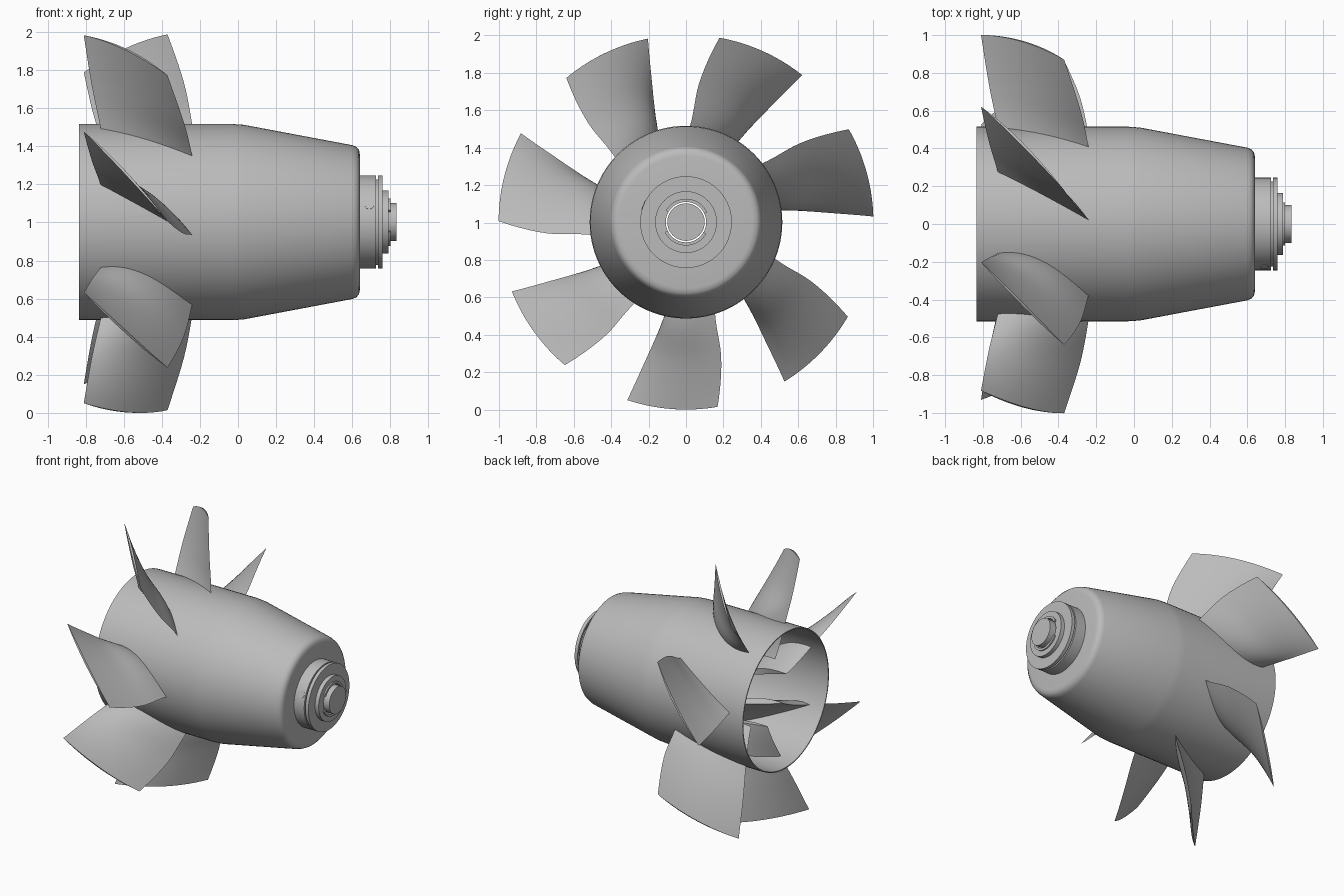
import bpy, bmesh, math
from mathutils import Vector

AXIS_Z = 1.002

cube = bpy.data.objects.get("Cube")
if cube:
    bpy.data.objects.remove(cube, do_unlink=True)

grey = bpy.data.materials.new("plain_grey")
grey.use_nodes = True
COLOUR = (0.5, 0.5, 0.5, 1)
grey.diffuse_color = COLOUR
grey.node_tree.nodes["Principled BSDF"].inputs["Base Color"].default_value = COLOUR


def polar(x, r, degrees):
    """Point at a distance and angle around the long axis."""
    a = math.radians(degrees)
    return Vector((x, r * math.cos(a), AXIS_Z + r * math.sin(a)))


def finish(bm, name, sharp=30):
    bmesh.ops.recalc_face_normals(bm, faces=bm.faces)
    mesh = bpy.data.meshes.new(name)
    bm.to_mesh(mesh)
    bm.free()
    mesh.materials.append(grey)
    obj = bpy.data.objects.new(name, mesh)
    bpy.context.collection.objects.link(obj)
    bpy.ops.object.select_all(action="DESELECT")
    obj.select_set(True)
    bpy.context.view_layer.objects.active = obj
    bpy.ops.object.shade_smooth_by_angle(angle=math.radians(sharp))
    return obj


def lathe(name, profile, start=0, sweep=360, segments=96):
    """Sweep a closed (x, radius) loop around the long axis."""
    bm = bmesh.new()
    full = sweep == 360
    count = segments if full else segments + 1
    rings = [[bm.verts.new(polar(x, r, start + sweep * i / segments)) for x, r in profile]
             for i in range(count)]
    n = len(profile)
    for i in range(segments):
        a, b = rings[i], rings[(i + 1) % count]
        for j in range(n):
            k = (j + 1) % n
            bm.faces.new((a[j], a[k], b[k], b[j]))
    if not full:
        bm.faces.new(rings[0])
        bm.faces.new(rings[-1])
    return finish(bm, name)


def ring(name, x0, x1, inner, outer, **kw):
    return lathe(name, [(x0, inner), (x0, outer), (x1, outer), (x1, inner)], **kw)


# Hollow hub shell, open at the back
shell = [(-0.835, 0.515), (-0.03, 0.515), (0.03, 0.511), (0.6, 0.404),
         (0.622, 0.395), (0.636, 0.378), (0.64, 0.355), (0.64, 0.12)]
inside = [(0.625, 0.12), (0.625, 0.355), (0.6, 0.388), (0.03, 0.498),
          (-0.03, 0.503), (-0.835, 0.507)]
lathe("hub_shell", shell + inside)

# Stepped nose collar
lathe("nose_collar", [(0.63, 0.108), (0.63, 0.245), (0.725, 0.245), (0.725, 0.225),
                      (0.735, 0.225), (0.735, 0.245), (0.76, 0.245), (0.76, 0.108)])
ring("nose_washer", 0.755, 0.79, 0.108, 0.165)
for i, start in enumerate((25, 205)):
    ring("retaining_clip_%d" % (i + 1), 0.785, 0.8, 0.108, 0.125,
         start=start, sweep=125, segments=24)


def plug(name, start, end, radius):
    """Solid cylinder between two points."""
    bm = bmesh.new()
    axis = end - start
    bmesh.ops.create_cone(bm, cap_ends=True, segments=48, radius1=radius,
                          radius2=radius, depth=axis.length)
    turn = Vector((0, 0, 1)).rotation_difference(axis)
    for v in bm.verts:
        v.co = turn @ v.co + (start + end) / 2
    return finish(bm, name)


# Shaft end and the set screw in the collar
plug("shaft_end", polar(0.62, 0, 0), polar(0.833, 0, 0), 0.1)
plug("set_screw", polar(0.69, 0.2, 158), polar(0.69, 0.247, 158), 0.025)

# Blade stations: radius, rear angle, front angle, rear x, front x, bulge angle
STATIONS = [(0.25, 14, 46, -0.67, -0.2, 11), (0.51, 6, 36, -0.72, -0.24, 10),
            (0.74, 2.3, 33, -0.768, -0.285, 4.5), (1.002, 0, 28, -0.81, -0.37, 1.2)]


def station(t):
    """Smooth interpolation through the stations."""
    n = len(STATIONS) - 1
    i = min(int(t * n), n - 1)
    u = t * n - i
    p = [STATIONS[max(0, min(n, i + k))] for k in (-1, 0, 1, 2)]
    return [b + u / 2 * (c - a + u * (2 * a - 5 * b + 4 * c - d + u * (3 * (b - c) + d - a)))
            for a, b, c, d in zip(*p)]


def blade(name, turn, spans=18, chords=16):
    """Flat on one side, bulged on the other, thinning to the tip."""
    bm = bmesh.new()
    loops = []
    for s in range(spans + 1):
        r, a0, a1, x0, x1, bulge = station(s / spans)
        flat, curved = [], []
        for c in range(chords + 1):
            u = c / chords
            x, a = x0 + (x1 - x0) * u, turn + a0 + (a1 - a0) * u
            flat.append(bm.verts.new(polar(x, r, a)))
            if 0 < c < chords:
                curved.append(bm.verts.new(polar(x, r, a - bulge * 4 * u * (1 - u))))
        loops.append(flat + curved[::-1])
    n = len(loops[0])
    for a, b in zip(loops, loops[1:]):
        for j in range(n):
            k = (j + 1) % n
            bm.faces.new((a[j], a[k], b[k], b[j]))
    # Close root and tip with strips across the thickness
    for loop in (loops[0], loops[-1]):
        for c in range(chords):
            quad = [loop[c], loop[c + 1], loop[-c - 1], loop[-c]]
            bm.faces.new(list(dict.fromkeys(quad)))
    return finish(bm, name, 28)


# Seven blades, evenly stepped with one wider gap
for i in range(7):
    blade("blade_%d" % (i + 1), 1.7 + 50 * i)
